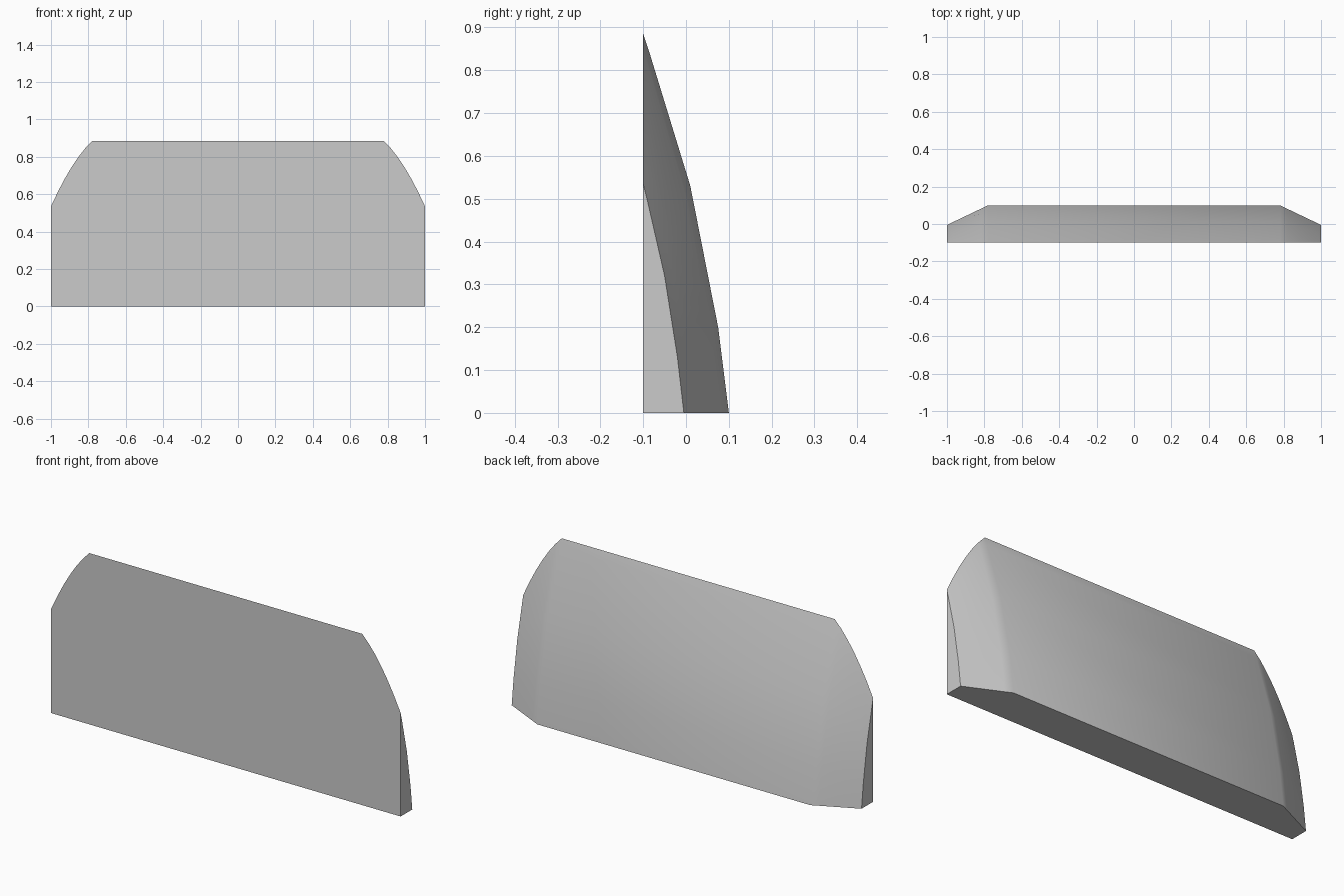
import bpy
import bmesh

cube = bpy.data.objects.get("Cube")
if cube:
    bpy.data.objects.remove(cube, do_unlink=True)

grey = bpy.data.materials.new("plain grey")
grey.use_nodes = True
grey.diffuse_color = (0.6, 0.6, 0.6, 1)
grey.node_tree.nodes["Principled BSDF"].inputs["Base Color"].default_value = grey.diffuse_color

# Back profiles (y, z): the long middle and the lower, thinner ends
FRONT = -0.1
middle = [(0.1, 0), (0.075, 0.2), (0.01, 0.53), (-0.085, 0.84), (-0.1, 0.885)]
end = [(-0.005, 0), (-0.02, 0.13), (-0.05, 0.32), (-0.09, 0.495), (-0.1, 0.535)]
SHOULDER = 0.78
STEPS = 6


def section(t):
    """Blend from the middle profile to the end one, with bowed upper corners."""
    bow = 0.14 * t * (1 - t)
    return [(a[0] + (b[0] - a[0]) * t,
             a[1] + (b[1] - a[1]) * t + bow * a[1] / middle[-1][1])
            for a, b in zip(middle, end)]


# Columns run from one end to the other, mirrored about the centre
half = [(SHOULDER + (1 - SHOULDER) * i / STEPS, i / STEPS) for i in range(STEPS + 1)]
columns = [(-x, t) for x, t in reversed(half)] + half

bm = bmesh.new()
loops = []
for x, t in columns:
    back = [bm.verts.new((x, y, z)) for y, z in section(t)]
    loops.append([bm.verts.new((x, FRONT, 0))] + back)

# Skin the bottom and the curved back
for a, b in zip(loops, loops[1:]):
    for i in range(len(a) - 1):
        bm.faces.new((a[i], a[i + 1], b[i + 1], b[i]))

# Flat end caps and flat front
bm.faces.new(loops[0])
bm.faces.new(loops[-1])
bm.faces.new([l[0] for l in loops] + [l[-1] for l in reversed(loops)])
bmesh.ops.recalc_face_normals(bm, faces=bm.faces)

mesh = bpy.data.meshes.new("curved_panel")
bm.to_mesh(mesh)
bm.free()
mesh.materials.append(grey)
panel = bpy.data.objects.new("curved_panel", mesh)
bpy.context.collection.objects.link(panel)

# Smooth the back while keeping the rims sharp
bpy.ops.object.select_all(action="DESELECT")
panel.select_set(True)
bpy.context.view_layer.objects.active = panel
bpy.ops.object.shade_smooth_by_angle(angle=0.6)
